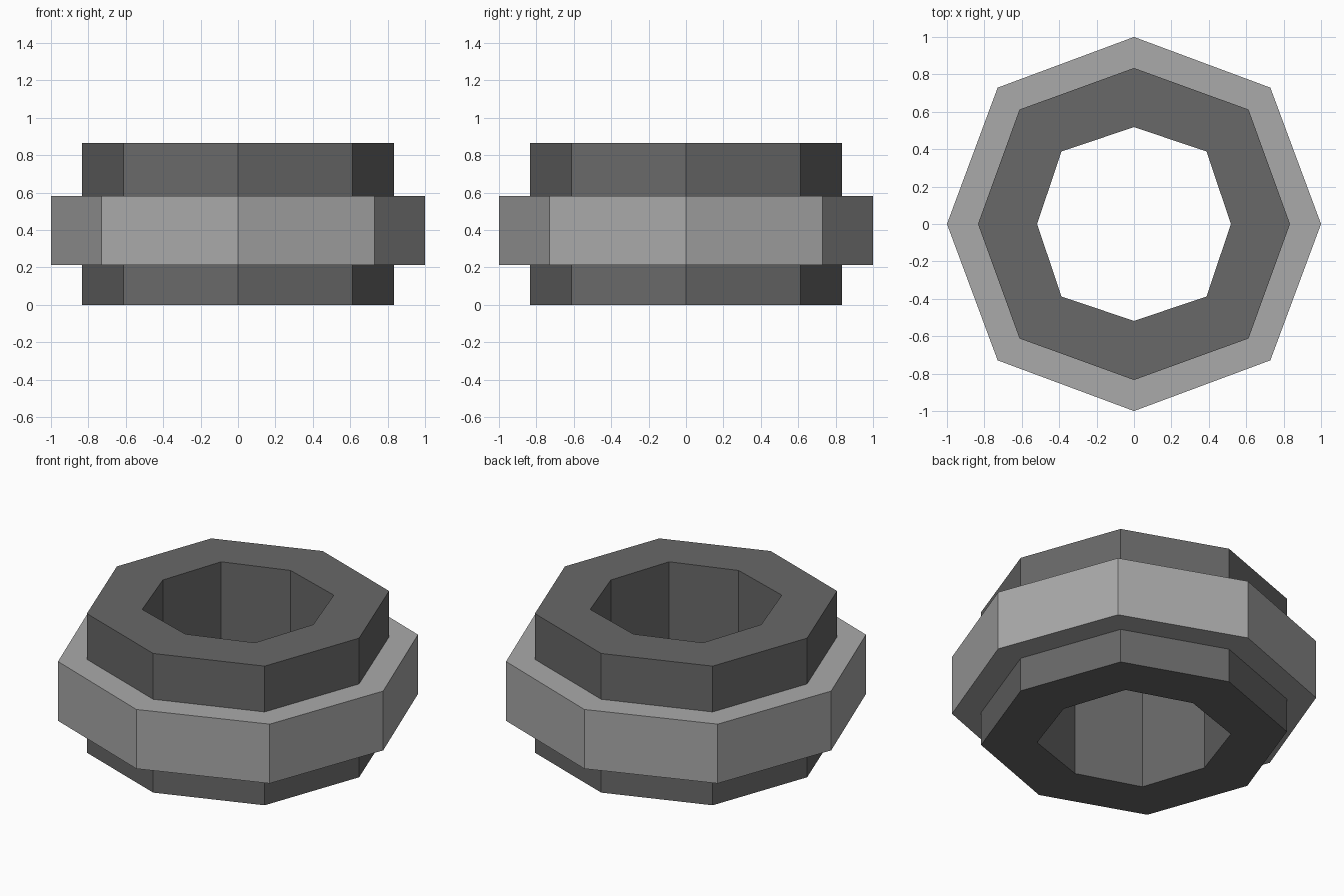
import bpy
import bmesh

cube = bpy.data.objects.get("Cube")
if cube:
    bpy.data.objects.remove(cube, do_unlink=True)


def material(name, value):
    mat = bpy.data.materials.new(name)
    mat.use_nodes = True
    colour = (value, value, value, 1)
    mat.diffuse_color = colour
    bsdf = mat.node_tree.nodes["Principled BSDF"]
    bsdf.inputs["Base Color"].default_value = colour
    bsdf.inputs["Roughness"].default_value = 0.8
    return mat


def octagon(bm, axis, diagonal, z):
    """Eight corners: four on the axes, four on the diagonals."""
    a, d = axis, diagonal
    corners = [(a, 0), (d, d), (0, a), (-d, d), (-a, 0), (-d, -d), (0, -a), (d, -d)]
    return [bm.verts.new((x, y, z)) for x, y in corners]


def octagonal_ring(name, outer, inner, bottom, top, mat):
    """Closed flat-faced ring with a rectangular cross-section."""
    bm = bmesh.new()
    loops = [octagon(bm, *size, z) for size, z in
             ((outer, bottom), (outer, top), (inner, top), (inner, bottom))]
    for k, loop in enumerate(loops):
        following = loops[(k + 1) % len(loops)]
        for i in range(len(loop)):
            j = (i + 1) % len(loop)
            bm.faces.new((loop[i], loop[j], following[j], following[i]))
    bmesh.ops.recalc_face_normals(bm, faces=bm.faces)
    mesh = bpy.data.meshes.new(name)
    bm.to_mesh(mesh)
    bm.free()
    mesh.materials.append(mat)
    obj = bpy.data.objects.new(name, mesh)
    bpy.context.collection.objects.link(obj)
    return obj


dark_grey = material("dark grey", 0.14)
light_grey = material("light grey", 0.4)

# Tall hollow core
octagonal_ring("core_ring", (0.834, 0.612), (0.518, 0.388), 0, 0.866, dark_grey)

# Wider band around the middle, seated slightly into the core
octagonal_ring("outer_band", (1.0, 0.729), (0.81, 0.594), 0.212, 0.581, light_grey)
